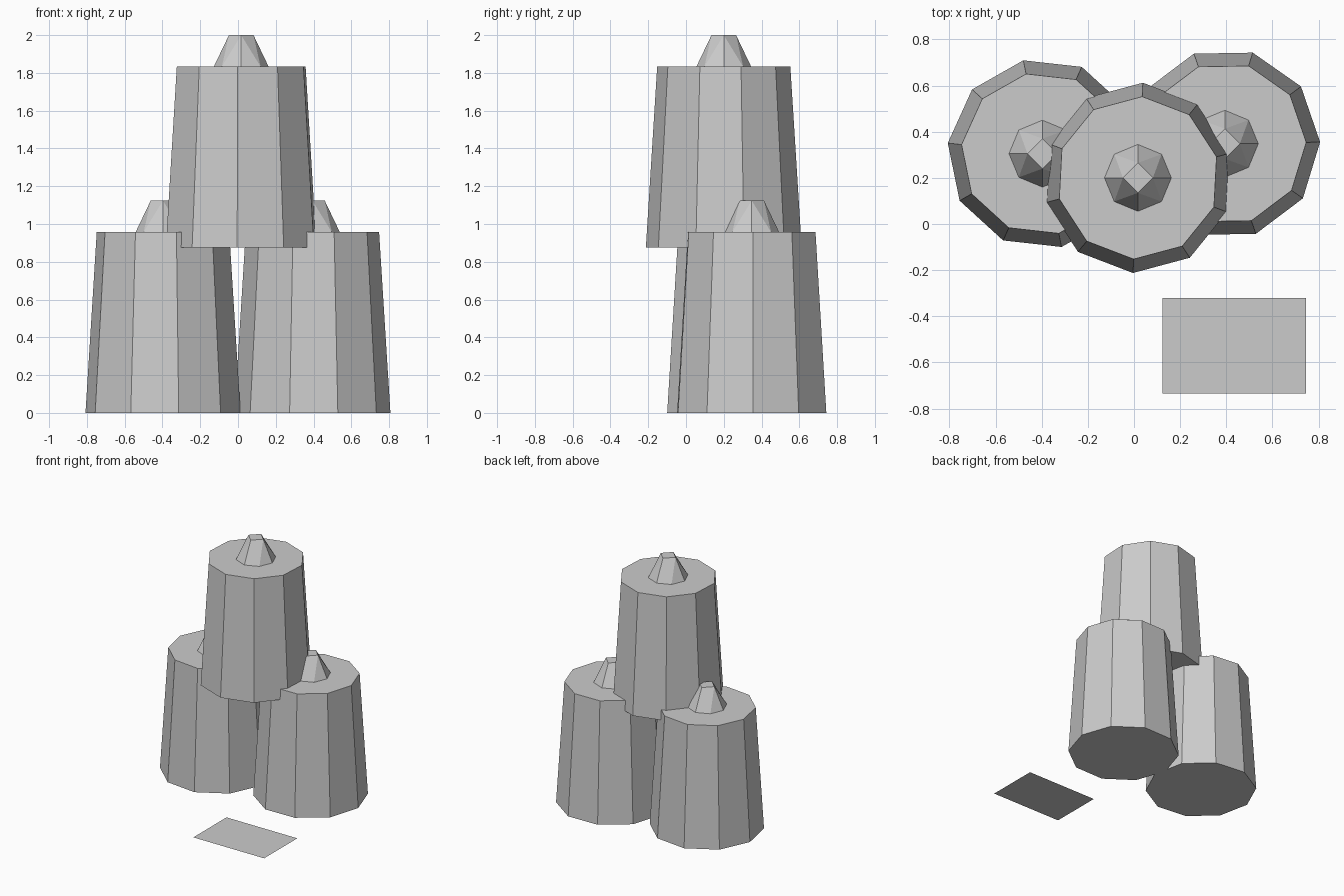
import bpy, bmesh, math
from mathutils import Vector

if "Cube" in bpy.data.objects:
    bpy.data.objects.remove(bpy.data.objects["Cube"])

grey = bpy.data.materials.new("light_grey")
grey.diffuse_color = (0.6, 0.6, 0.6, 1)
grey.use_nodes = True
grey.node_tree.nodes["Principled BSDF"].inputs["Base Color"].default_value = grey.diffuse_color


def ring(bm, radius, z, sides, turn=0):
    """Add one ring of vertices."""
    return [bm.verts.new((radius * math.cos(math.radians(turn) + math.tau * i / sides),
                          radius * math.sin(math.radians(turn) + math.tau * i / sides), z))
            for i in range(sides)]


def finish(bm, name, location):
    bmesh.ops.recalc_face_normals(bm, faces=bm.faces)
    mesh = bpy.data.meshes.new(name)
    bm.to_mesh(mesh)
    bm.free()
    mesh.materials.append(grey)
    ob = bpy.data.objects.new(name, mesh)
    ob.location = location
    bpy.context.collection.objects.link(ob)


def canister(name, location, turn):
    # tapered ten-sided body
    bm = bmesh.new()
    low = ring(bm, 0.413, 0, 10, turn)
    high = ring(bm, 0.353, 0.957, 10, turn)
    bm.faces.new(low[::-1])
    bm.faces.new(high)
    for i in range(10):
        j = (i + 1) % 10
        bm.faces.new((low[i], low[j], high[j], high[i]))
    finish(bm, name + "_body", location)

    # faceted knob: eight-sided foot narrowing to a four-sided tip
    bm = bmesh.new()
    foot = ring(bm, 0.145, 0, 8)
    tip = ring(bm, 0.065, 0.167, 4)
    bm.faces.new(tip)
    bm.faces.new(foot[::-1])
    for i in range(4):
        a, b, c = foot[2 * i], foot[2 * i + 1], foot[(2 * i + 2) % 8]
        t, u = tip[i], tip[(i + 1) % 4]
        bm.faces.new((a, b, t))
        bm.faces.new((b, u, t))
        bm.faces.new((b, c, u))
    finish(bm, name + "_knob", Vector(location) + Vector((0, 0, 0.957)))


# two canisters on the ground and one stacked on top
canister("left_canister", (-0.397, 0.305, 0), 29.6)
canister("right_canister", (0.394, 0.348, 0), 1)
canister("top_canister", (0.017, 0.20, 0.876), 15)

# flat sheet lying in front
bm = bmesh.new()
bm.faces.new([bm.verts.new((x, y, 0)) for x, y in
              ((-0.311, -0.208), (0.311, -0.208), (0.311, 0.208), (-0.311, 0.208))])
finish(bm, "ground_sheet", (0.434, -0.528, 0.001))
